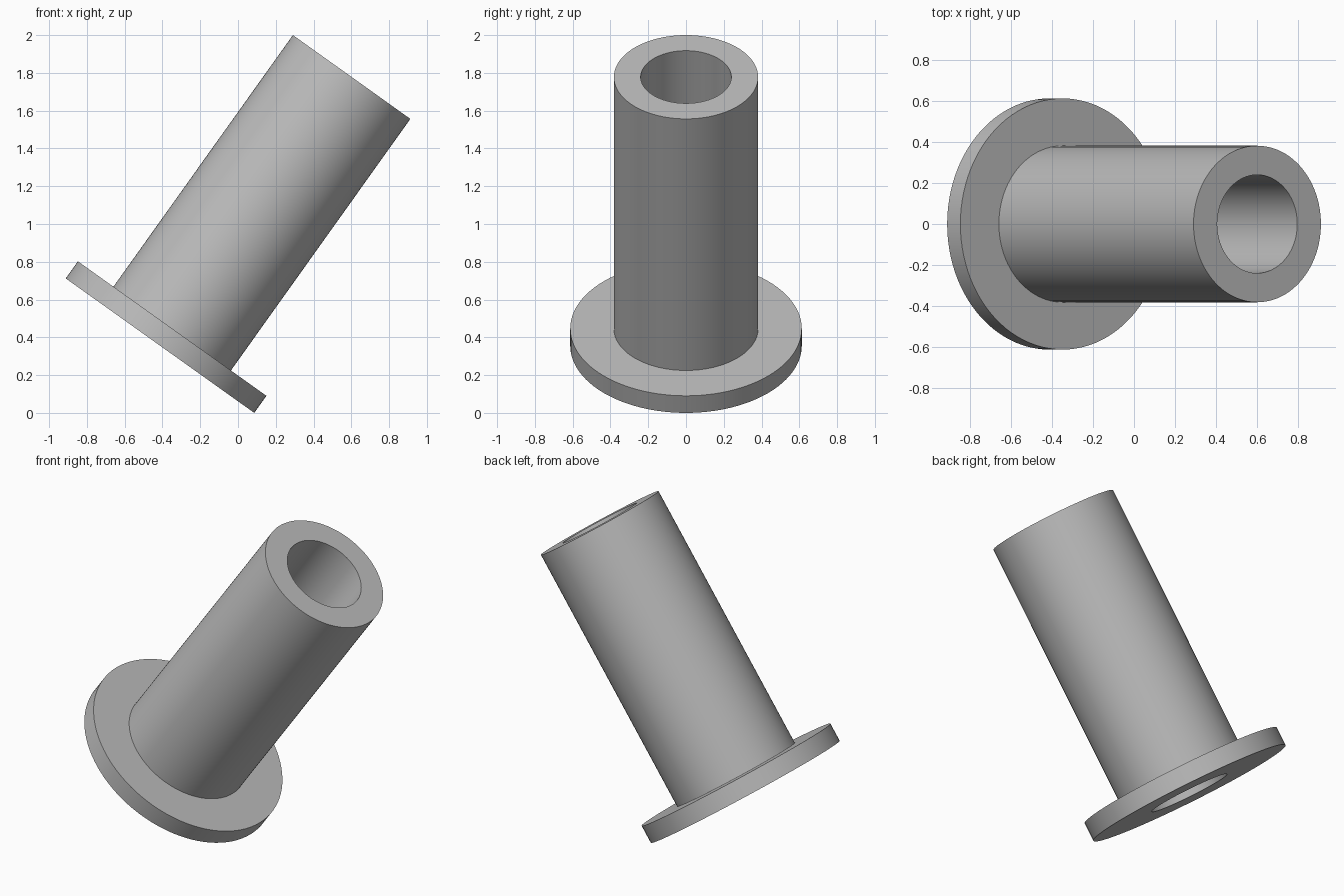
import bpy
import bmesh
from math import radians
from mathutils import Matrix, Vector

cube = bpy.data.objects.get("Cube")
if cube:
    bpy.data.objects.remove(cube, do_unlink=True)

# Plain grey material
grey = bpy.data.materials.new("grey")
grey.use_nodes = True
colour = (0.5, 0.5, 0.5, 1.0)
grey.diffuse_color = colour
grey.node_tree.nodes["Principled BSDF"].inputs["Base Color"].default_value = colour

BORE, SLEEVE, FLANGE = 0.24, 0.382, 0.613
THICKNESS, LENGTH = 0.111, 1.747
SEGMENTS = 96

# Flanged sleeve: closed wall section (radius, height) revolved about its axis
section = [(BORE, 0), (FLANGE, 0), (FLANGE, THICKNESS),
           (SLEEVE, THICKNESS), (SLEEVE, LENGTH), (BORE, LENGTH)]
bm = bmesh.new()
verts = [bm.verts.new((r, 0, z)) for r, z in section]
edges = [bm.edges.new((a, b)) for a, b in zip(verts, verts[1:] + verts[:1])]
bmesh.ops.spin(bm, geom=verts + edges, cent=(0, 0, 0), axis=(0, 0, 1),
               angle=radians(360), steps=SEGMENTS, use_merge=False)
bmesh.ops.remove_doubles(bm, verts=bm.verts, dist=0.0005)
bmesh.ops.recalc_face_normals(bm, faces=bm.faces)

# Lean the part toward +x, resting on the rim of the flange
lean = Matrix.Rotation(radians(35.5), 4, 'Y')
bm.transform(Matrix.Translation(Vector((-0.413, 0, 0.356))) @ lean)

mesh = bpy.data.meshes.new("flanged_sleeve")
bm.to_mesh(mesh)
bm.free()
mesh.materials.append(grey)
sleeve = bpy.data.objects.new("flanged_sleeve", mesh)
bpy.context.collection.objects.link(sleeve)

# Smooth round walls, sharp rims
bpy.ops.object.select_all(action='DESELECT')
sleeve.select_set(True)
bpy.context.view_layer.objects.active = sleeve
bpy.ops.object.shade_smooth_by_angle(angle=radians(30))
